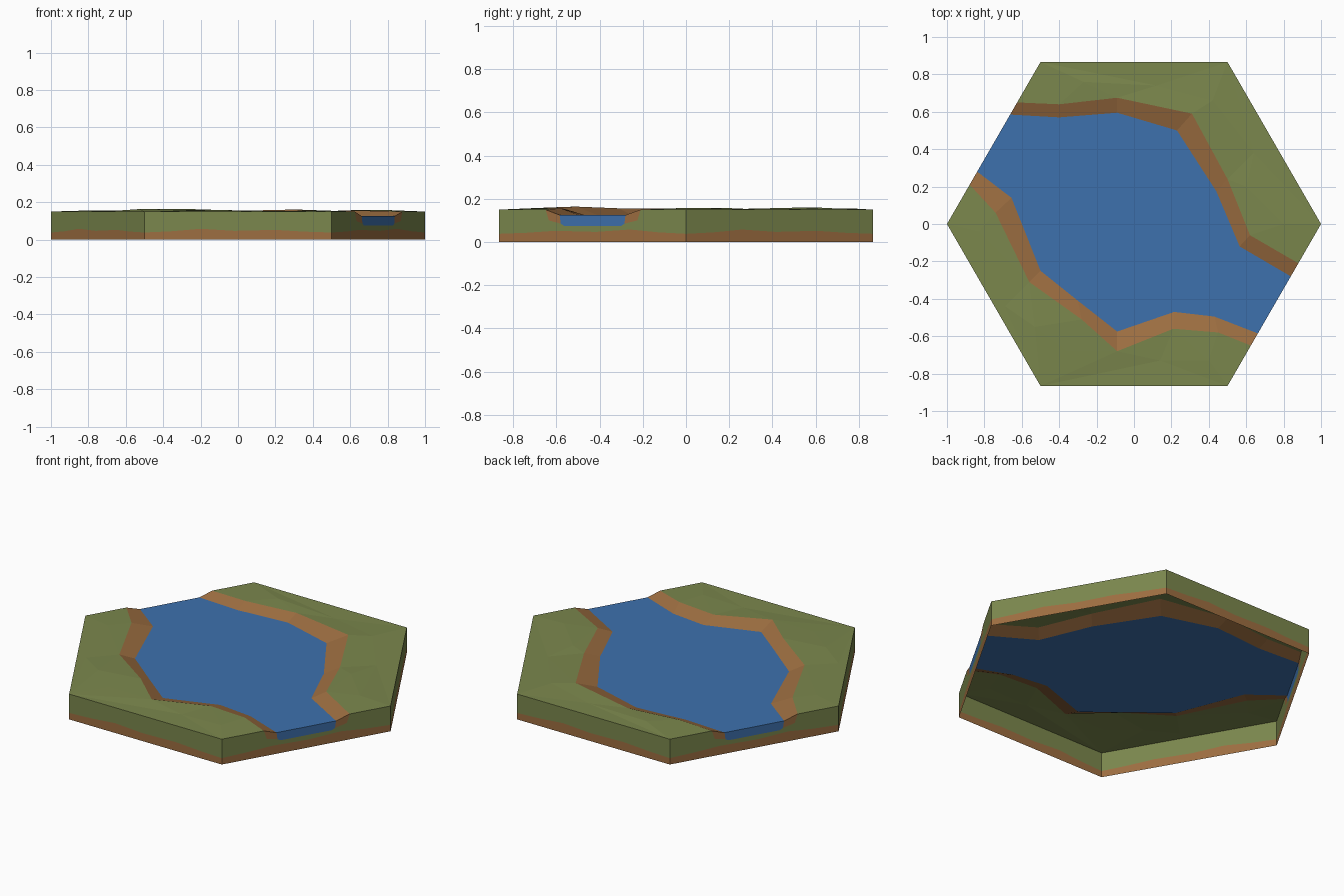
import bpy, bmesh, math
from mathutils import Vector
from mathutils.geometry import delaunay_2d_cdt

if "Cube" in bpy.data.objects:
    bpy.data.objects.remove(bpy.data.objects["Cube"])

TOP, WATER, H = 0.15, 0.125, math.sqrt(3) / 2


def material(name, r, g, b):
    m = bpy.data.materials.new(name)
    m.diffuse_color = [(c / 255) ** 2.2 for c in (r, g, b)] + [1]
    m.use_nodes = True
    m.node_tree.nodes["Principled BSDF"].inputs["Base Color"].default_value = m.diffuse_color
    return m


MATS = [material("grass green", 122, 134, 78),
        material("earth brown", 156, 110, 67),
        material("water blue", 64, 112, 172)]
GRASS, EARTH, BLUE = range(3)


def build(name, polys, outward):
    """polys: list of (points, colour); outward(centre) gives the side to face."""
    used = sorted({c for _, c in polys})
    bm = bmesh.new()
    for pts, c in polys:
        f = bm.faces.new([bm.verts.new(p) for p in pts])
        f.material_index = used.index(c)
        f.normal_update()
        if f.normal.dot(outward(f.calc_center_median())) < 0:
            f.normal_flip()
    bmesh.ops.remove_doubles(bm, verts=bm.verts, dist=1e-4)
    me = bpy.data.meshes.new(name)
    bm.to_mesh(me)
    bm.free()
    for c in used:
        me.materials.append(MATS[c])
    ob = bpy.data.objects.new(name, me)
    bpy.context.collection.objects.link(ob)


def up(_):
    return Vector((0, 0, 1))


def rim(y, z):
    """Point on the two open hexagon sides (upper left, lower right)."""
    s = -1 if y > 0 else 1
    return (s * (1 - abs(y) / (2 * H)), y, z)


# Shorelines from left to right: water line and upper edge of the bank
north_in = [rim(.585, WATER)] + [(x, y, WATER) for x, y in (
    (-.4, .57), (-.09, .595), (.23, .50), (.44, .175), (.565, -.12))] + [rim(-.28, WATER)]
north_out = [rim(.65, TOP), (-.4, .64, .153), (-.09, .675, .152), (.31, .59, .161),
             (.50, .24, .153), (.62, -.06, .156), rim(-.21, TOP)]
south_in = [rim(.28, WATER)] + [(x, y, WATER) for x, y in (
    (-.655, .14), (-.5, -.25), (-.3, -.41), (-.09, -.575), (.215, -.47), (.43, -.495))] + [rim(-.585, WATER)]
south_out = [rim(.21, TOP), (-.74, .06, .154), (-.56, -.31, .156), (-.28, -.51, .164),
             (-.09, -.68, .158), (.21, -.56, .153), (.45, -.58, .156), rim(-.65, TOP)]

# Water surface
build("water_surface", [(north_in + south_in[::-1], BLUE)], up)

# Sloping banks
for name, a, b in (("north_bank", north_in, north_out), ("south_bank", south_in, south_out)):
    build(name, [([a[i], a[i + 1], b[i + 1], b[i]], EARTH) for i in range(len(a) - 1)], up)


# Grass with faceted bumps
def grass(name, loop, bumps):
    pts = loop + bumps
    vs, _, fs, orig, *_ = delaunay_2d_cdt([Vector(p[:2]) for p in pts], [],
                                          [list(range(len(loop)))], 1, 1e-6)
    z = [pts[o[0]][2] if o else TOP for o in orig]
    build(name, [([(vs[i].x, vs[i].y, z[i]) for i in f], GRASS) for f in fs], up)


grass("north_grass", north_out + [(1, 0, TOP), (.5, H, TOP), (-.5, H, TOP)],
      [(-.27, .76, .156), (.12, .74, .149), (.42, .66, .157), (.64, .38, .149),
       (.60, .2, .157), (.8, .0, .158)])
grass("south_grass", south_out + [(.5, -H, TOP), (-.5, -H, TOP), (-1, 0, TOP)],
      [(-.83, -.04, .155), (-.69, -.44, .152), (-.53, -.55, .163), (-.36, -.68, .158),
       (.14, -.73, .149), (.40, -.73, .155)])

# Side walls: wavy earth layer, grass above, notch where the water leaves
NOTCH = [(.21, .15), (.225, .10), (.285, .085), (.30, .075),
         (.565, .075), (.58, .085), (.635, .10), (.65, .15)]
WAVE = [(0, .038), (.15, .045), (.3, .058), (.48, .047), (.7, .052), (.85, .043), (1, .038)]


def interp(table, t):
    for (a, za), (b, zb) in zip(table, table[1:]):
        if a <= t <= b:
            return za + (zb - za) * (t - a) / (b - a)
    return TOP


polys = []
corners = [Vector((math.cos(k * math.pi / 3), math.sin(k * math.pi / 3), 0)) for k in range(6)]
for k in range(6):
    a, b = corners[k], corners[(k + 1) % 6]
    is_open = k in (2, 5)
    if is_open:                     # measure from the (+-1, 0) corner
        a, b = b, a

    def at(t, z):
        p = a.lerp(b, t)
        return (p.x, p.y, z)

    notch = [(y / H, z) for y, z in NOTCH] if is_open else []
    ts = sorted({t for t, _ in WAVE} | {t for t, _ in notch})
    for t, u in zip(ts, ts[1:]):
        bt, bu = interp(WAVE, t), interp(WAVE, u)
        polys.append(([at(t, 0), at(u, 0), at(u, bu), at(t, bt)], EARTH))
        polys.append(([at(t, bt), at(u, bu), at(u, interp(notch, u)), at(t, interp(notch, t))], GRASS))
    if is_open:
        w0, w1 = (.28 / H, WATER), (.585 / H, WATER)
        for shape, c in ((notch[:3] + [w0], EARTH), (notch[5:] + [w1], EARTH),
                         ([w0] + notch[2:6] + [w1], BLUE)):
            polys.append(([at(*p) for p in shape], c))
build("side_walls", polys, lambda c: Vector((c.x, c.y, 0)))
